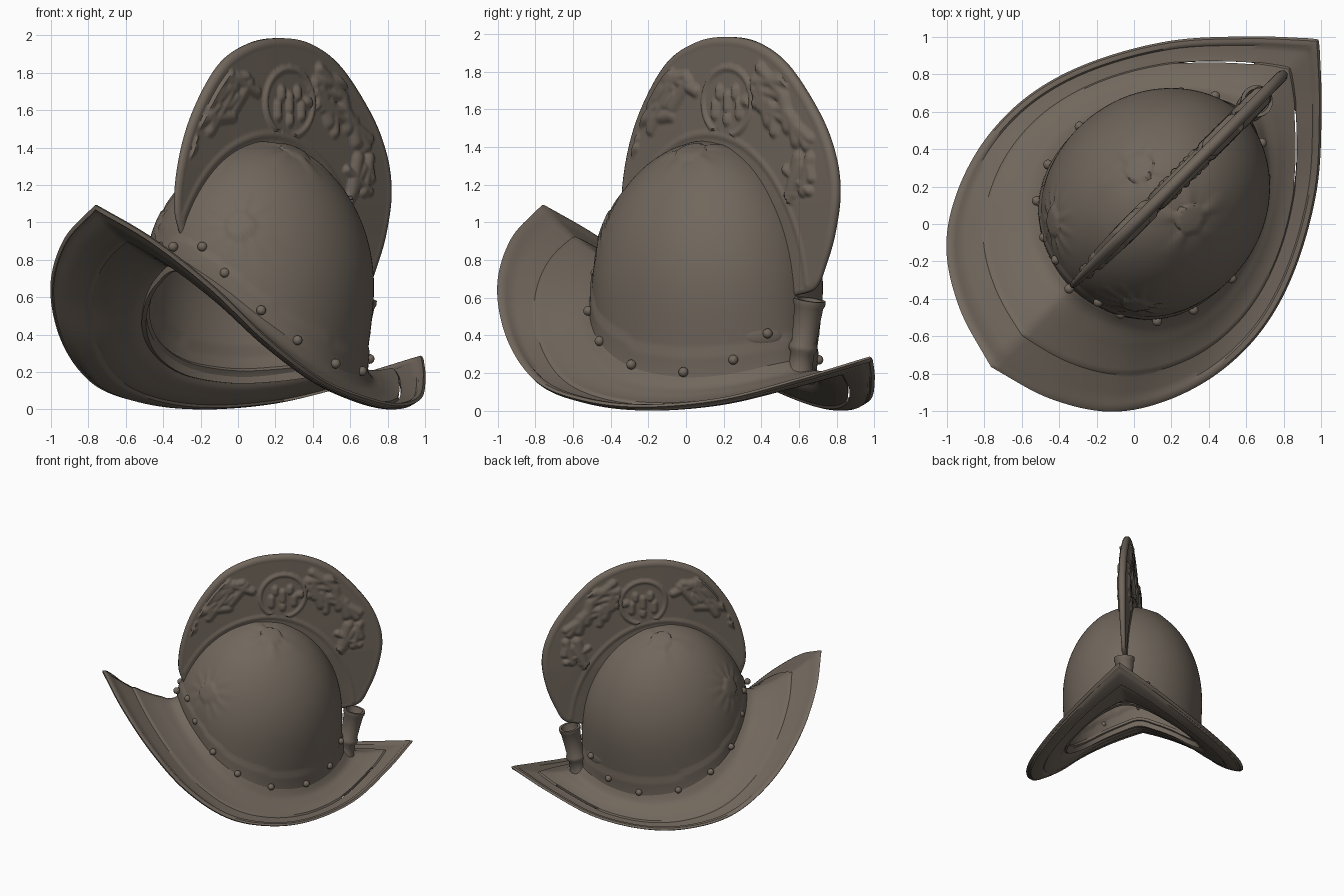
import bpy, bmesh, math, random
from mathutils import Vector

if "Cube" in bpy.data.objects:
    bpy.data.objects.remove(bpy.data.objects["Cube"])

random.seed(4)
S2 = math.sqrt(2)

steel = bpy.data.materials.new("dull brown steel")
steel.diffuse_color = (0.165, 0.135, 0.108, 1)
steel.use_nodes = True
steel.node_tree.nodes["Principled BSDF"].inputs["Base Color"].default_value = steel.diffuse_color


def W(u, v, z):
    """Helmet axes (u = front to back along the diagonal, v = across) to world."""
    return Vector(((u - v) / S2, (u + v) / S2, z))


def finish(name, bm, thick=0, angle=40):
    me = bpy.data.meshes.new(name)
    bmesh.ops.remove_doubles(bm, verts=bm.verts, dist=1e-5)
    bmesh.ops.recalc_face_normals(bm, faces=bm.faces)
    bm.to_mesh(me)
    bm.free()
    me.materials.append(steel)
    ob = bpy.data.objects.new(name, me)
    bpy.context.collection.objects.link(ob)
    bpy.ops.object.select_all(action='DESELECT')
    bpy.context.view_layer.objects.active = ob
    ob.select_set(True)
    if thick:
        m = ob.modifiers.new("thickness", 'SOLIDIFY')
        m.thickness, m.offset = thick, 0
        bpy.ops.object.modifier_apply(modifier=m.name)
    bpy.ops.object.shade_smooth_by_angle(angle=math.radians(angle))
    return ob


def loft(name, rows, thick=0, caps=False, skip=None, angle=40):
    """Skin closed loops of points into one surface."""
    bm = bmesh.new()
    vs = [[bm.verts.new(p) for p in r] for r in rows]
    n = len(rows[0])
    for j in range(len(rows) - 1):
        for i in range(n):
            k = (i + 1) % n
            if not (skip and skip(j, i)):
                bm.faces.new((vs[j][i], vs[j][k], vs[j + 1][k], vs[j + 1][i]))
    if caps:
        bm.faces.new(vs[0])
        bm.faces.new(vs[-1])
    return finish(name, bm, thick, angle)


def spline(pts, n, mirror=False):
    """Catmull-Rom through pts; mirror makes both ends cross v = 0 smoothly."""
    p = [Vector(q) for q in pts]
    flip = Vector((1, -1, 1))
    a, b = (p[1] * flip, p[-2] * flip) if mirror else (2 * p[0] - p[1], 2 * p[-1] - p[-2])
    p = [a] + p + [b]
    out = []
    for i in range(1, len(p) - 2):
        for k in range(n):
            t = k / n
            out.append(0.5 * (2 * p[i] + (p[i + 1] - p[i - 1]) * t
                              + (2 * p[i - 1] - 5 * p[i] + 4 * p[i + 1] - p[i + 2]) * t * t
                              + (3 * p[i] - p[i - 1] - 3 * p[i + 1] + p[i + 2]) * t ** 3))
    return out + [p[-2]]


def both_sides(half):
    return half + [q * Vector((1, -1, 1)) for q in half[-2:0:-1]]


# Outer brim edge and the ring where bowl meets brim, as (u, v, z)
outer = both_sides(spline([(-1.08, 0, 1.08), (-.98, .33, .90), (-.806, .605, .65), (-.56, .775, .37),
                           (-.247, .872, .15), (.09, .874, .05), (.44, .768, .013),
                           (.82, .55, .05), (1.14, .265, .16), (1.39, 0, .27)], 9))
ring = both_sides(spline([(-.46, 0, .74), (-.43, .16, .67), (-.37, .30, .57), (-.26, .435, .43),
                          (-.08, .53, .29), (.15, .545, .185), (.42, .465, .14),
                          (.63, .32, .15), (.77, .16, .18), (.83, 0, .20)], 9, True))

# Brim: flared strip with fillet, step line, raised edge and rear slits
steps = [-.03, .02, .06, .11, .17, .25, .33, .42, .51, .57, .60, .625, .66, .74, .82, .90, .93, .955, .98, 1]
rows = []
for s in steps:
    row = []
    for a, b in zip(ring, outer):
        p = a.lerp(b, s)
        p.z += -.045 * math.sin(math.pi * max(0, s)) + .07 * math.exp(-max(0, s) / .09)
        p.z += .012 if .2 < s < .61 else 0
        p.z += .010 if .92 < s < .99 else 0
        p.z = max(p.z, .012)
        row.append(W(*p))
    rows.append(row)
slit_row = steps.index(.60)


def is_slit(j, i):
    p = ring[i].lerp(outer[i], .6)
    return j == slit_row and .77 < p.x < 1.05 and abs(p.y) > .05


loft("brim", rows, .024, skip=is_slit)

# Bowl: egg-shaped dome with a lower band and raised ornaments
CB = Vector((.17, 0, .6))
ornaments = [(Vector((-.28, .30, .97)), .23, 11), (Vector((.23, .19, 1.36)), .26, 5)]


def bowl_relief(q):
    h = 0
    q = Vector((q.x, abs(q.y), q.z))
    for c, R, n in ornaments:
        d = q - c
        L = d.length
        if L < R:
            nor = (c - CB).normalized()
            t = Vector((0, 0, 1)).cross(nor).normalized()
            ang = math.atan2(d.dot(nor.cross(t)), d.dot(t))
            h = max(h, .014 if L < .075 else .015 * max(0, math.cos(n * ang)) * (1 - L / R))
    return h


rows = []
for j in range(65):
    t = j / 64
    row = []
    for a in ring:
        du, dv = a.x - CB.x, a.y
        r0 = math.hypot(du, dv)
        c, s = du / r0, dv / r0
        z = a.z + (1.42 - a.z) * math.sin(t * math.pi / 2)
        k = (z - .6) / .82
        f = math.sqrt(max(0, 1 - k * k)) if k > 0 else 1 - .12 * (k / .6) ** 2
        R = f / math.sqrt((c / .64) ** 2 + (s / .568) ** 2)
        w = (1 - t) ** 6
        r = R * (1 - w) + r0 * w + (.010 if z - a.z < .18 else 0)
        q = Vector((CB.x + c * r, s * r, z))
        q += (q - CB).normalized() * bowl_relief(q)
        row.append(W(*q))
    rows.append(row)
loft("bowl", rows, .024)

# Crest: tall comb with border mouldings, medallion and embossed figures
contour = spline([(-.40, 0, .86), (-.475, 0, 1.07), (-.44, 0, 1.34), (-.33, 0, 1.6), (-.136, 0, 1.845),
                  (.09, 0, 1.957), (.32, 0, 1.985), (.545, 0, 1.952), (.77, 0, 1.83), (1.0, 0, 1.575),
                  (1.115, 0, 1.36), (1.15, 0, 1.16), (1.115, 0, .95), (1.05, 0, .78),
                  (.97, 0, .65), (.82, 0, .61)], 22)
CC = Vector((.25, 0, 1.1))
MED = Vector((.35, 0, 1.64))
strokes = []
for side in (-1, 1):
    for _ in range(19):
        a = side * random.uniform(.45, 1.35) + .1
        rad = random.uniform(.60, .76)
        c = CC + Vector((math.sin(a) * rad, 0, math.cos(a) * rad * 1.05))
        d = a + math.pi / 2 + random.uniform(-.8, .8)
        d = Vector((math.sin(d), 0, math.cos(d))) * random.uniform(.03, .11)
        strokes.append((c - d, c + d, random.uniform(.03, .05)))
for du, dz, l in ((-.06, .05, .015), (.06, .05, .015), (0, -.0, .035), (0, -.09, .01), (-.09, -.04, .03), (.09, -.04, .03)):
    c = MED + Vector((du, 0, dz))
    strokes.append((c - Vector((0, 0, l)), c + Vector((0, 0, l)), .035))


def crest_half_width(p, rho):
    h = .050 - .022 * rho
    g = math.hypot((p.x - .2) / .68, (p.z - .6) / .82)
    if rho > .95:
        return .032 * math.sqrt(1 - .85 * ((rho - .95) / .05) ** 2)
    if 1.03 < g < 1.09:
        return h + .008 * math.sin((g - 1.03) / .06 * math.pi)
    dm = (p - MED).length
    if g > 1.09 and rho < .93:
        if .16 < dm < .20:
            return h + .004 + .012 * math.sin((dm - .16) / .04 * math.pi)
        best = .004 if dm < .165 else 0
        for a, b, w in strokes:
            ab = b - a
            t = min(1, max(0, (p - a).dot(ab) / ab.length_squared))
            d = (p - a - ab * t).length
            if d < w:
                best = max(best, .024 * (1 - (d / w) ** 2))
        h += best
    return h


rows = []
N = len(contour) - 1
for i, e in enumerate(contour):
    taper = min(1, .45 + .55 * min(i, N - i) / (.25 * N))
    left, right = [], []
    for k in range(57):
        rho = .3 + .7 * k / 56
        p = CC.lerp(e, rho)
        h = crest_half_width(p, rho) * taper
        left.append(W(p.x, h, p.z))
        right.append(W(p.x, -h, p.z))
    rows.append(left + right[::-1])
loft("crest", rows, caps=True, angle=60)


# Rivets around the base of the bowl
def ball(name, pos, r, scale=(1, 1, 1), turn=0):
    bm = bmesh.new()
    bmesh.ops.create_icosphere(bm, subdivisions=3, radius=r)
    ob = finish(name, bm)
    ob.location, ob.scale, ob.rotation_euler.z = pos, scale, turn


rivets = [(-.43, .16, .87), (-.39, .29, .73), (-.28, .455, .53), (-.10, .55, .37),
          (.163, .575, .245), (.46, .48, .205), (.675, .32, .27), (.79, .177, .41)]
for u, v, z in rivets:
    for s in (1, -1):
        ball("rivet", W(u, v * s, z), .026)
ball("front_rivet", W(-.49, 0, .87), .026)

# Plume holder at the back: flared open tube with collars, and its side plates
lo, hi = Vector((.855, 0, .21)), Vector((.93, 0, .59))
axis = (hi - lo).normalized()
across = Vector((axis.z, 0, -axis.x))
profile = [(0, .05), (0, .075), (.08, .066), (.25, .062), (.30, .076), (.36, .076), (.41, .066),
           (.70, .072), (.90, .078), (.94, .086), (1, .086), (1, .066), (.6, .05), (.5, .01)]
rows = []
for t, r in profile:
    c = lo.lerp(hi, t)
    rows.append([W(*(c + across * (r * math.cos(a)) + Vector((0, r * math.sin(a), 0))))
                 for a in (2 * math.pi * k / 28 for k in range(28))])
loft("plume_holder", rows, caps=True)
for s in (1, -1):
    ball("holder_plate", W(.755, .18 * s, .40), .1, (.22, 1.1, .55), math.pi / 4 + s * .5)
